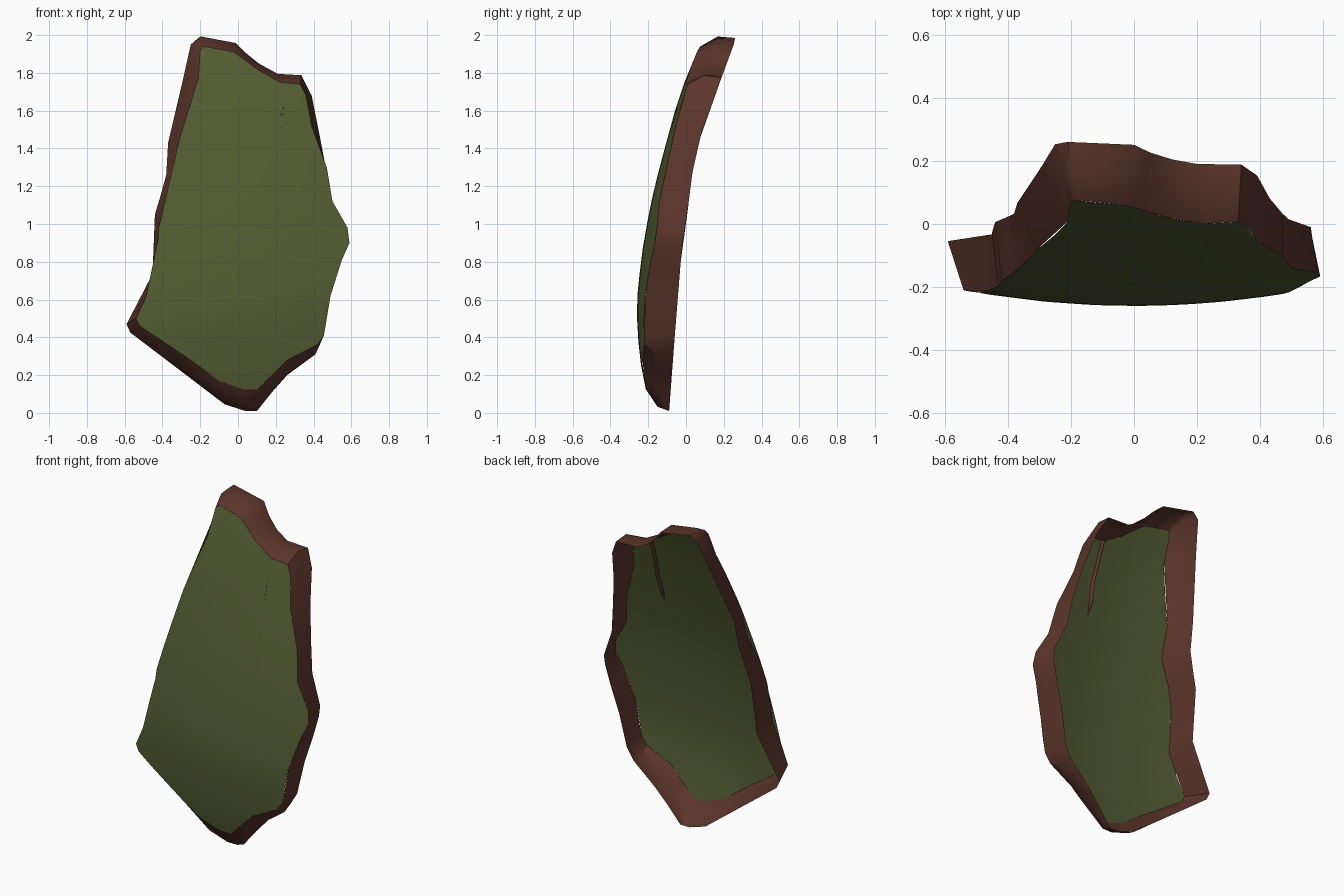
import bpy, bmesh
from mathutils import Vector

if "Cube" in bpy.data.objects:
    bpy.data.objects.remove(bpy.data.objects["Cube"])


def material(name, rgb):
    m = bpy.data.materials.new(name)
    m.diffuse_color = (*rgb, 1)
    m.use_nodes = True
    m.node_tree.nodes["Principled BSDF"].inputs["Base Color"].default_value = m.diffuse_color
    return m


green = material("moss_green", (0.085, 0.105, 0.031))
brown = material("bark_brown", (0.105, 0.036, 0.024))


def lerp_table(table, t):
    for (a, va), (b, vb) in zip(table, table[1:]):
        if t <= b:
            return va + (vb - va) * (t - a) / (b - a)
    return table[-1][1]


FACE = [(0, -.18), (.12, -.212), (.25, -.238), (.45, -.26), (.65, -.257), (.9, -.225),
        (1.1, -.188), (1.3, -.14), (1.6, -.058), (1.75, -.008), (1.94, .07)]
BACK = [(0, -.09), (.4, -.06), (.9, -.02), (1, 0), (1.3, .037), (1.45, .07),
        (1.78, .19), (1.97, .26)]


def on_face(x, z):
    """Point on the doubly curved front sheet."""
    return Vector((x, lerp_table(FACE, z) + .17 * x * x, z))


def finish(name, bm, mat):
    me = bpy.data.meshes.new(name)
    bm.to_mesh(me)
    bm.free()
    me.materials.append(mat)
    ob = bpy.data.objects.new(name, me)
    bpy.context.collection.objects.link(ob)
    bpy.ops.object.select_all(action='DESELECT')
    ob.select_set(True)
    bpy.context.view_layer.objects.active = ob
    bpy.ops.object.shade_smooth_by_angle(angle=0.7)
    return ob


# Broken outline, clockwise: front x, z then rear x, z
RIM = [(-.2, 1.92, -.25, 1.95), (-.18, 1.94, -.21, 1.985), (-.02, 1.91, 0, 1.945),
       (.02, 1.88, .05, 1.88), (.1, 1.82, .12, 1.82), (.22, 1.75, .2, 1.78),
       (.33, 1.74, .34, 1.775), (.36, 1.68, .39, 1.68), (.39, 1.52, .43, 1.48),
       (.47, 1.3, .47, 1.27), (.5, 1.12, .49, 1.12), (.58, .98, .56, .95),
       (.59, .9, .56, .89), (.55, .81, .53, .77), (.49, .62, .48, .6),
       (.455, .41, .44, .4), (.42, .36, .4, .33), (.26, .28, .26, .2),
       (.18, .2, .18, .11), (.1, .125, .1, .01), (.03, .125, .04, .01),
       (-.1, .17, -.07, .045), (-.28, .3, -.3, .22), (-.52, .46, -.57, .425),
       (-.54, .5, -.59, .47), (-.43, .74, -.45, .74), (-.43, .8, -.45, .8),
       (-.42, .98, -.44, 1.05), (-.38, 1.12, -.41, 1.15), (-.31, 1.26, -.38, 1.26),
       (-.31, 1.45, -.37, 1.43), (-.21, 1.77, -.29, 1.77)]

# Jagged crack: left side down, tip, right side up
CRACK_L = [(.222, 1.75), (.228, 1.6), (.232, 1.5), (.222, 1.4)]
CRACK_TIP = (.23, 1.32)
CRACK_R = [(.236, 1.749), (.24, 1.6), (.25, 1.51), (.236, 1.4)]

# Front sheet: outline with the crack cut in, sliced, then bent
bm = bmesh.new()
outline = [(r[0], r[1]) for r in RIM]
outline[5:6] = CRACK_L + [CRACK_TIP] + CRACK_R[::-1]
bm.faces.new([bm.verts.new((x, 0, z)) for x, z in outline])
bmesh.ops.triangulate(bm, faces=bm.faces[:])
cuts = [((i * .15, 0, 0), (1, 0, 0)) for i in range(-3, 4)]
cuts += [((0, 0, i * .125), (0, 0, 1)) for i in range(1, 16)]
for co, no in cuts:
    bmesh.ops.bisect_plane(bm, geom=bm.verts[:] + bm.edges[:] + bm.faces[:],
                           dist=1e-4, plane_co=co, plane_no=no)
for v in bm.verts:
    v.co = on_face(v.co.x, v.co.z)
bmesh.ops.triangulate(bm, faces=[f for f in bm.faces if len(f.verts) > 4])
bmesh.ops.recalc_face_normals(bm, faces=bm.faces[:])
if sum(f.normal.y * f.calc_area() for f in bm.faces) > 0:
    bmesh.ops.reverse_faces(bm, faces=bm.faces[:])
finish("curved_plate", bm, green)

# Rim wall: front edge, slightly bulged middle, rear edge; open at the back
bm = bmesh.new()
rows = []
for fx, fz, bx, bz in RIM:
    front = on_face(fx, fz)
    rear = Vector((bx, lerp_table(BACK, bz), bz))
    mid = (front + rear) / 2
    if fz > 1.7:
        mid.z += .03
    elif fz < .4:
        mid.z -= .035
    rows.append([bm.verts.new(p) for p in (front, mid, rear)])
for a, b in zip(rows, rows[1:] + rows[:1]):
    for k in range(2):
        bm.faces.new((a[k], a[k + 1], b[k + 1], b[k]))
bmesh.ops.recalc_face_normals(bm, faces=bm.faces[:])
if sum(f.normal.dot(f.calc_center_median() - Vector((0, f.calc_center_median().y, 1)))
       for f in bm.faces) < 0:
    bmesh.ops.reverse_faces(bm, faces=bm.faces[:])
finish("broken_rim", bm, brown)

# Crack lining: shallow V groove behind the slit
bm = bmesh.new()
tip = bm.verts.new(on_face(*CRACK_TIP))
lines = []
for l, r in zip(CRACK_L, CRACK_R):
    a, b = on_face(*l), on_face(*r)
    lines.append([bm.verts.new(p) for p in (a, (a + b) / 2 + Vector((0, .025, 0)), b)])
for p, q in zip(lines, lines[1:]):
    for k in range(2):
        bm.faces.new((p[k], q[k], q[k + 1], p[k + 1]))
for k in range(2):
    bm.faces.new((lines[-1][k], tip, lines[-1][k + 1]))
finish("crack_lining", bm, brown)
